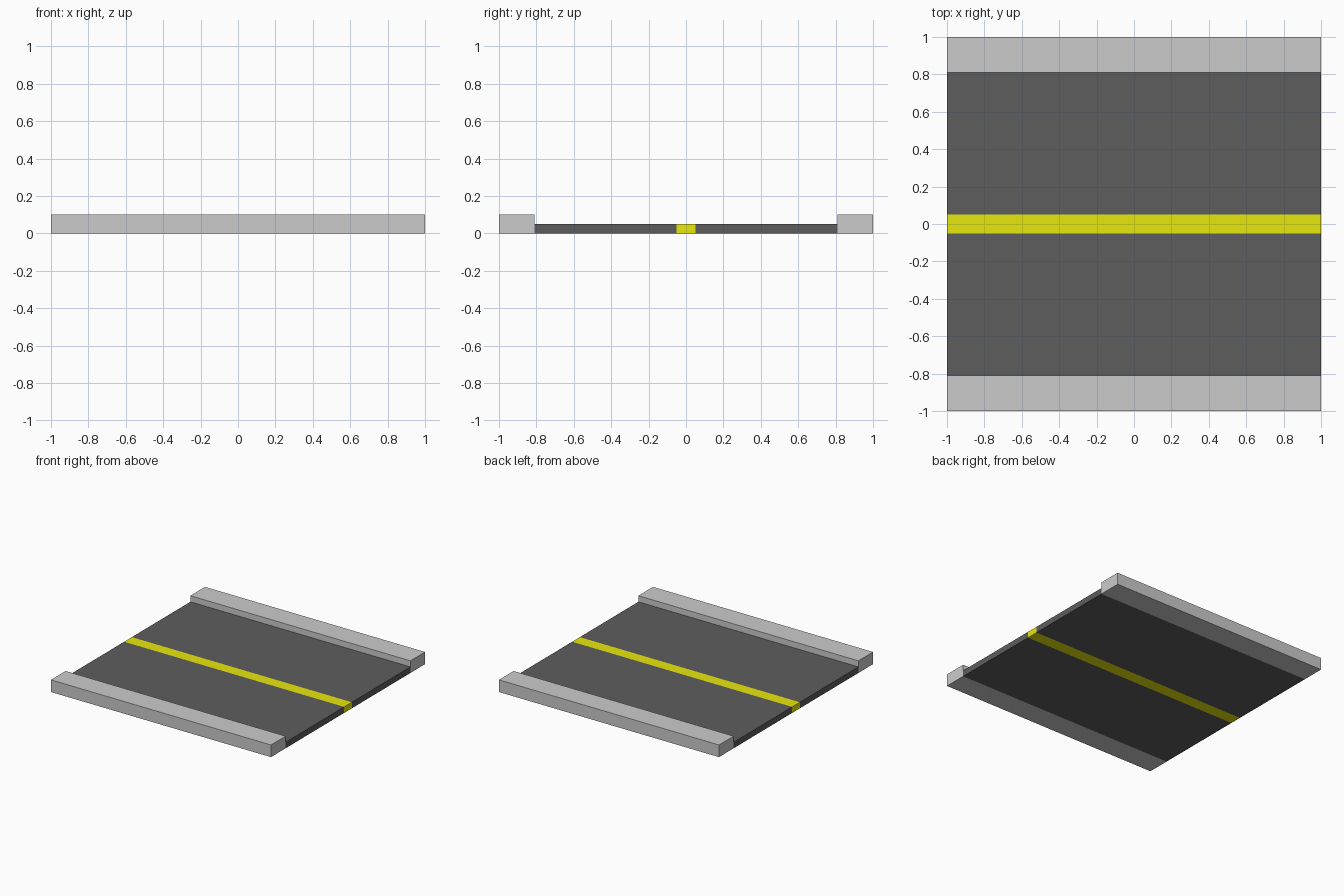
import bpy

if "Cube" in bpy.data.objects:
    bpy.data.objects.remove(bpy.data.objects["Cube"])

LENGTH = 2.0


def material(name, color):
    mat = bpy.data.materials.new(name)
    mat.diffuse_color = (*color, 1.0)
    mat.use_nodes = True
    mat.node_tree.nodes["Principled BSDF"].inputs["Base Color"].default_value = mat.diffuse_color
    return mat


def slab(name, y0, y1, height, mat):
    """Box running the full tile length, standing on z = 0."""
    bpy.ops.mesh.primitive_cube_add(size=1, location=(0, (y0 + y1) / 2, height / 2))
    obj = bpy.context.object
    obj.name = name
    obj.scale = (LENGTH, y1 - y0, height)
    bpy.ops.object.transform_apply(location=False, rotation=False, scale=True)
    if mat:
        obj.data.materials.append(mat)
    return obj


asphalt = material("asphalt", (0.11, 0.11, 0.11))
paint = material("yellow_paint", (0.8, 0.8, 0.004))

# Painted centre line, flush with the road
slab("centre_line", -0.05, 0.05, 0.05, paint)

# Lanes and raised pavements on both sides
for label, s in (("front", -1), ("back", 1)):
    slab(label + "_lane", *sorted((s * 0.05, s * 0.81)), 0.05, asphalt)
    slab(label + "_pavement", *sorted((s * 0.81, s * 1.0)), 0.10, None)
